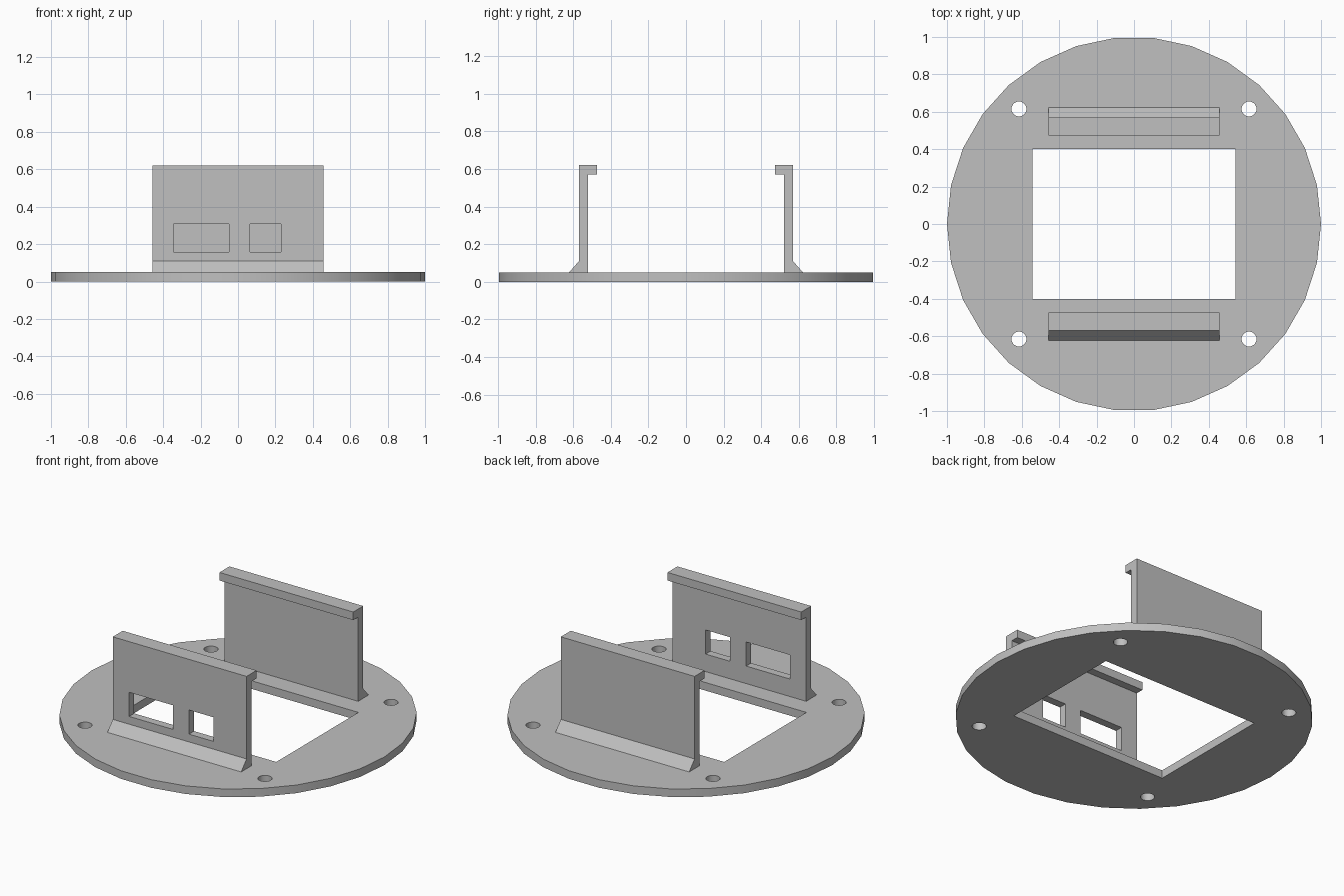
import bpy, bmesh, math
from mathutils import Matrix, Vector

cube = bpy.data.objects.get("Cube")
if cube:
    bpy.data.objects.remove(cube, do_unlink=True)

PLATE_TOP = 0.05
HALF_WIDTH = 0.457

grey = bpy.data.materials.new("light grey")
grey.use_nodes = True
grey.diffuse_color = (0.527, 0.527, 0.527, 1)
grey.node_tree.nodes["Principled BSDF"].inputs["Base Color"].default_value = grey.diffuse_color


def make_object(name, bm):
    bmesh.ops.recalc_face_normals(bm, faces=bm.faces)
    mesh = bpy.data.meshes.new(name)
    bm.to_mesh(mesh)
    bm.free()
    mesh.materials.append(grey)
    obj = bpy.data.objects.new(name, mesh)
    bpy.context.collection.objects.link(obj)
    return obj


def cylinder(name, x, y, z0, z1, radius, sides):
    bm = bmesh.new()
    bmesh.ops.create_cone(bm, cap_ends=True, segments=sides, radius1=radius,
                          radius2=radius, depth=z1 - z0,
                          matrix=Matrix.Translation((x, y, (z0 + z1) / 2)))
    return make_object(name, bm)


def box(name, low, high):
    low, high = Vector(low), Vector(high)
    bm = bmesh.new()
    bmesh.ops.create_cube(bm, size=1, matrix=Matrix.Translation((low + high) / 2)
                          @ Matrix.Diagonal((*(high - low), 1)))
    return make_object(name, bm)


def cut(target, cutters):
    bpy.context.view_layer.objects.active = target
    for cutter in cutters:
        mod = target.modifiers.new("cut", 'BOOLEAN')
        mod.operation = 'DIFFERENCE'
        mod.solver = 'EXACT'
        mod.object = cutter
        bpy.ops.object.modifier_apply(modifier=mod.name)
        bpy.data.objects.remove(cutter, do_unlink=True)


def bracket(name, side):
    # Hooked wall with a sloped foot, extruded across the width
    profile = [(0.622, PLATE_TOP), (0.569, 0.11), (0.569, 0.62), (0.472, 0.62),
               (0.472, 0.57), (0.52, 0.57), (0.52, PLATE_TOP)]
    bm = bmesh.new()
    face = bm.faces.new([bm.verts.new((-HALF_WIDTH, side * y, z)) for y, z in profile])
    new = bmesh.ops.extrude_face_region(bm, geom=[face])["geom"]
    bmesh.ops.translate(bm, vec=(2 * HALF_WIDTH, 0, 0),
                        verts=[v for v in new if isinstance(v, bmesh.types.BMVert)])
    return make_object(name, bm)


# Round base plate with a central opening and four screw holes
plate = cylinder("base_plate", 0, 0, 0, PLATE_TOP, 1, 30)
# Put a rim corner exactly on the x axis
corner = max(plate.data.vertices, key=lambda v: v.co.x).co
plate.data.transform(Matrix.Rotation(-math.atan2(corner.y, corner.x), 4, 'Z'))
holes = [cylinder("screw_hole", sx * 0.615, sy * 0.615, -0.1, 0.2, 0.04, 24)
         for sx in (-1, 1) for sy in (-1, 1)]
cut(plate, [box("opening", (-0.542, -0.401, -0.1), (0.542, 0.401, 0.2))] + holes)

# Two facing brackets, the front one with port windows
front = bracket("front_bracket", -1)
back = bracket("back_bracket", 1)
cut(front, [box("port_window", (x0, -0.7, 0.158), (x1, -0.4, 0.307))
            for x0, x1 in ((-0.345, -0.047), (0.064, 0.23))])

# Smooth the round rims while keeping every corner sharp
bpy.ops.object.select_all(action='DESELECT')
plate.select_set(True)
bpy.context.view_layer.objects.active = plate
bpy.ops.object.shade_smooth_by_angle(angle=math.radians(30))
plate.select_set(False)
